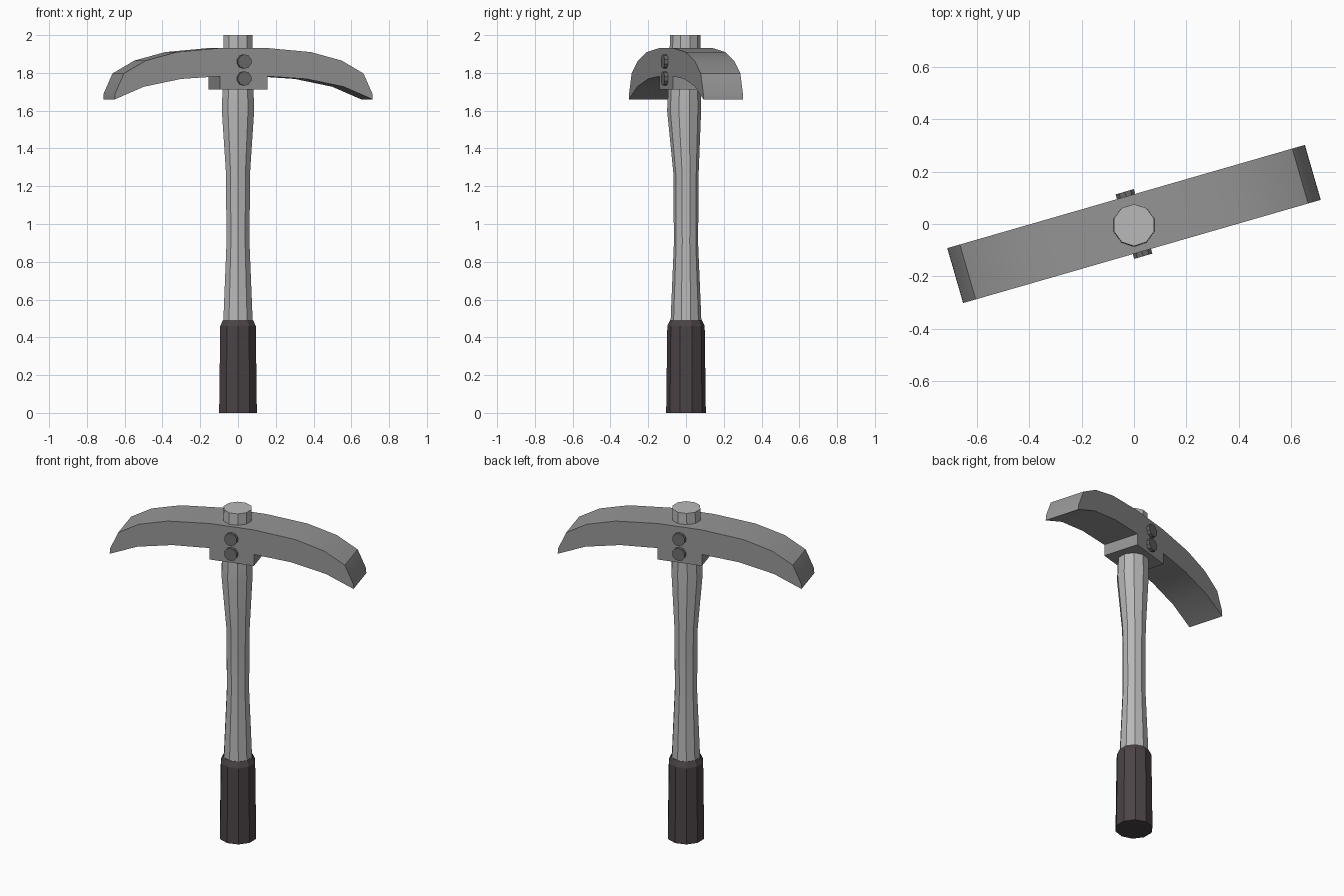
import bpy, bmesh
from math import sin, cos, pi, radians
from mathutils import Matrix

if "Cube" in bpy.data.objects:
    bpy.data.objects.remove(bpy.data.objects["Cube"])

TURN = Matrix.Rotation(radians(16.1), 4, 'Z')
HALF = 0.109  # half thickness of the head


def material(name, *rgb):
    mat = bpy.data.materials.new(name)
    mat.diffuse_color = (*rgb, 1)
    mat.use_nodes = True
    mat.node_tree.nodes["Principled BSDF"].inputs["Base Color"].default_value = mat.diffuse_color
    return mat


WOOD = material("pale_handle", 0.48, 0.48, 0.48)
RUBBER = material("dark_grip", 0.07, 0.056, 0.061)
STEEL = material("grey_head", 0.30, 0.30, 0.30)
BOLT = material("dark_bolt", 0.15, 0.15, 0.15)


def make_object(name, bm, mat, smooth=False):
    bmesh.ops.recalc_face_normals(bm, faces=bm.faces[:])
    mesh = bpy.data.meshes.new(name)
    bm.to_mesh(mesh)
    bm.free()
    mesh.materials.append(mat)
    obj = bpy.data.objects.new(name, mesh)
    bpy.context.collection.objects.link(obj)
    if smooth:
        bpy.ops.object.select_all(action='DESELECT')
        obj.select_set(True)
        bpy.context.view_layer.objects.active = obj
        bpy.ops.object.shade_smooth_by_angle(angle=radians(30))
    return obj


def lathe(name, mat, rings, sides=10, smooth=False):
    """Skin rings of (z, radius, y offset), with a corner facing the front."""
    bm = bmesh.new()
    loops = []
    for z, r, y in rings:
        loops.append([bm.verts.new((r * sin(2 * pi * i / sides),
                                    y - r * cos(2 * pi * i / sides), z))
                      for i in range(sides)])
    for a, b in zip(loops, loops[1:]):
        for i in range(sides):
            j = (i + 1) % sides
            bm.faces.new((a[i], a[j], b[j], b[i]))
    bm.faces.new(loops[0][::-1])
    bm.faces.new(loops[-1])
    return make_object(name, bm, mat, smooth)


# Handle, waisted in the middle and swelling forward below the head
lathe("handle", WOOD, [(0.44, 0.083, 0), (0.55, 0.079, 0), (0.9, 0.064, 0),
                       (1.27, 0.067, 0), (1.6, 0.09, -0.01),
                       (1.72, 0.086, -0.008), (2.0, 0.08, -0.004)], smooth=True)

# Dark grip sleeve
lathe("grip", RUBBER, [(0, 0.105, 0), (0.46, 0.099, 0), (0.493, 0.083, 0)])

# Curved head with its collar block: mirrored half profile, extruded
half_profile = [(0.13, 1.713), (0.13, 1.782), (0.345, 1.768), (0.55, 1.727),
                (0.71, 1.66), (0.709, 1.69), (0.66, 1.797),
                (0.54, 1.865), (0.37, 1.91), (0.125, 1.932)]
profile = half_profile + [(-x, z) for x, z in reversed(half_profile)]
bm = bmesh.new()
face = bm.faces.new([bm.verts.new((x, -HALF, z)) for x, z in profile])
ext = bmesh.ops.extrude_face_region(bm, geom=[face])
bmesh.ops.translate(bm, vec=(0, 2 * HALF, 0),
                    verts=[v for v in ext["geom"] if isinstance(v, bmesh.types.BMVert)])
bm.transform(TURN)
make_object("pick_head", bm, STEEL, smooth=True)

# Two bolt heads on each face of the head
for side, label in ((-1, "front"), (1, "back")):
    for z, level in ((1.86, "upper"), (1.77, "lower")):
        bm = bmesh.new()
        bmesh.ops.create_cone(bm, cap_ends=True, segments=10, radius1=0.038,
                              radius2=0.038, depth=0.04)
        bm.transform(TURN @ Matrix.Translation((0, side * 0.108, z))
                     @ Matrix.Rotation(pi / 2, 4, 'X'))
        make_object(f"bolt_{label}_{level}", bm, BOLT)
